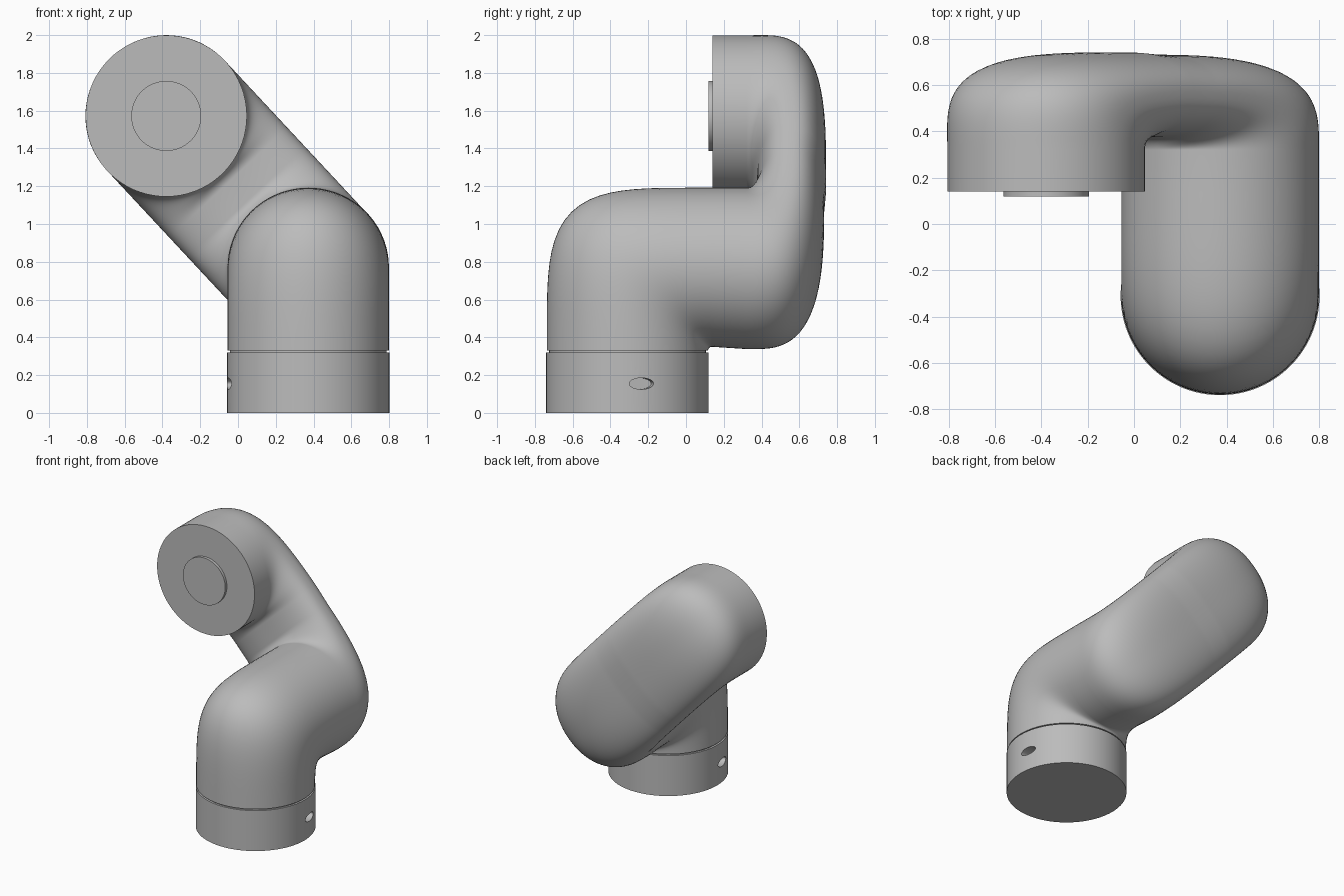
import bpy, bmesh, math
from mathutils import Vector

cube = bpy.data.objects.get("Cube")
if cube:
    bpy.data.objects.remove(cube, do_unlink=True)

SEGS = 72          # points around every tube section
R = 0.427          # tube radius
X, Y, Z = Vector((1, 0, 0)), Vector((0, 1, 0)), Vector((0, 0, 1))

grey = bpy.data.materials.new("plain_grey")
grey.use_nodes = True
grey.diffuse_color = (0.5, 0.5, 0.5, 1)
grey.node_tree.nodes["Principled BSDF"].inputs["Base Color"].default_value = (0.5, 0.5, 0.5, 1)


def finish(ob, name):
    ob.name = name
    ob.data.materials.clear()
    ob.data.materials.append(grey)
    bpy.ops.object.select_all(action="DESELECT")
    ob.select_set(True)
    bpy.context.view_layer.objects.active = ob
    bpy.ops.object.shade_smooth_by_angle(angle=math.radians(35))
    return ob


def cylinder(radius, depth, centre, rotation=(0, 0, 0)):
    bpy.ops.mesh.primitive_cylinder_add(vertices=96, radius=radius, depth=depth,
                                        location=centre, rotation=rotation)
    return bpy.context.object


def power(value, exponent):
    return math.copysign(abs(value) ** exponent, value)


def section(inner, outer, side, phase=0.0, roundness=2.0):
    """Closed tube section between an inner and an outer point."""
    mid, half = (inner + outer) / 2, (outer - inner) / 2
    ring = []
    for i in range(SEGS):
        a = math.tau * i / SEGS - phase
        ring.append(mid + half * power(math.cos(a), 2 / roundness)
                    + side * R * power(math.sin(a), 2 / roundness))
    return ring


def bend(pivot, u, v, a, b, fillet, corner, steps=28):
    """Inner and outer points of a bend turning from u to v around a pivot."""
    for i in range(steps + 1):
        t = math.pi / 2 * i / steps
        x, y = a * math.cos(t), b * math.sin(t)
        size = math.hypot(x, y)
        x, y = x / size, y / size
        reach = ((abs(x) / a) ** corner + (abs(y) / b) ** corner) ** (-1 / corner)
        way = u * x + v * y
        yield t, pivot + way * fillet, pivot + way * reach


# Key centres: lower joint and upper head
lower = Vector((0.372, 0, 0.765))
head = Vector((-0.38, 0, 1.572))
along = (head - lower).normalized()
phase = math.atan2(-along.x, -along.z)
across = X * math.cos(phase) - Z * math.sin(phase)
rings = []

# Lower elbow: vertical tube turning backwards
fillet = 0.02
pivot = Vector((lower.x, 0.137, 0.33))
for t, p, q in bend(pivot, -Y, Z, 0.874, 0.862, fillet, 4.3):
    rings.append(section(p, q, X))

# Middle elbow: backward tube turning into the flattened slanted arm
fillet = 0.055
pivot = lower + along * (R + fillet) + Y * 0.32
for t, p, q in bend(pivot, -along, Y, 2 * R + fillet, 0.412, fillet, 3.0):
    rings.append(section(p, q, across, phase, 2 + 0.5 * math.sin(t) ** 2))

# Upper elbow: arm turning forwards into the round head
pivot = head - along * (R + fillet) + Y * 0.32
for t, p, q in bend(pivot, Y, along, 0.422, 2 * R + fillet, fillet, 3.5):
    # The outer side swaps from the back to the top of the head
    rings.append(section(p, q, across, phase, 2 + 0.5 * math.cos(t) ** 2))
rings.append([Vector((p.x, 0.14, p.z)) for p in rings[-1]])

# Skin the sections into one continuous bent tube
bm = bmesh.new()
loops = [[bm.verts.new(p) for p in ring] for ring in rings]
for low, high in zip(loops, loops[1:]):
    for i in range(SEGS):
        j = (i + 1) % SEGS
        bm.faces.new((low[i], low[j], high[j], high[i]))
bm.faces.new(loops[0])
bm.faces.new(loops[-1])
bmesh.ops.recalc_face_normals(bm, faces=bm.faces)
mesh = bpy.data.meshes.new("bent_tube")
bm.to_mesh(mesh)
bm.free()
tube = bpy.data.objects.new("bent_tube", mesh)
bpy.context.collection.objects.link(tube)
finish(tube, "bent_tube")

# Base collar with two opposite oval recesses
base = Vector((lower.x, -0.31, 0))
collar = cylinder(0.43, 0.32, base + Z * 0.16)
turn = math.radians(10)
for angle in (turn, turn + math.pi):
    out = Vector((math.cos(angle), math.sin(angle), 0))
    cutter = cylinder(1, 0.16, base + out * 0.43 + Z * 0.155, (0, math.pi / 2, angle))
    cutter.scale = (0.03, 0.065, 1)
    bpy.context.view_layer.objects.active = collar
    cut = collar.modifiers.new("recess", "BOOLEAN")
    cut.operation, cut.solver, cut.object = "DIFFERENCE", "EXACT", cutter
    bpy.ops.object.modifier_apply(modifier=cut.name)
    bpy.data.objects.remove(cutter, do_unlink=True)
finish(collar, "base_collar")

# Thin neck inside the seam between collar and tube
finish(cylinder(0.415, 0.05, base + Z * 0.325), "seam_neck")

# Raised disc on the front of the head
finish(cylinder(0.185, 0.04, head + Y * 0.138, (math.pi / 2, 0, 0)), "head_disc")
